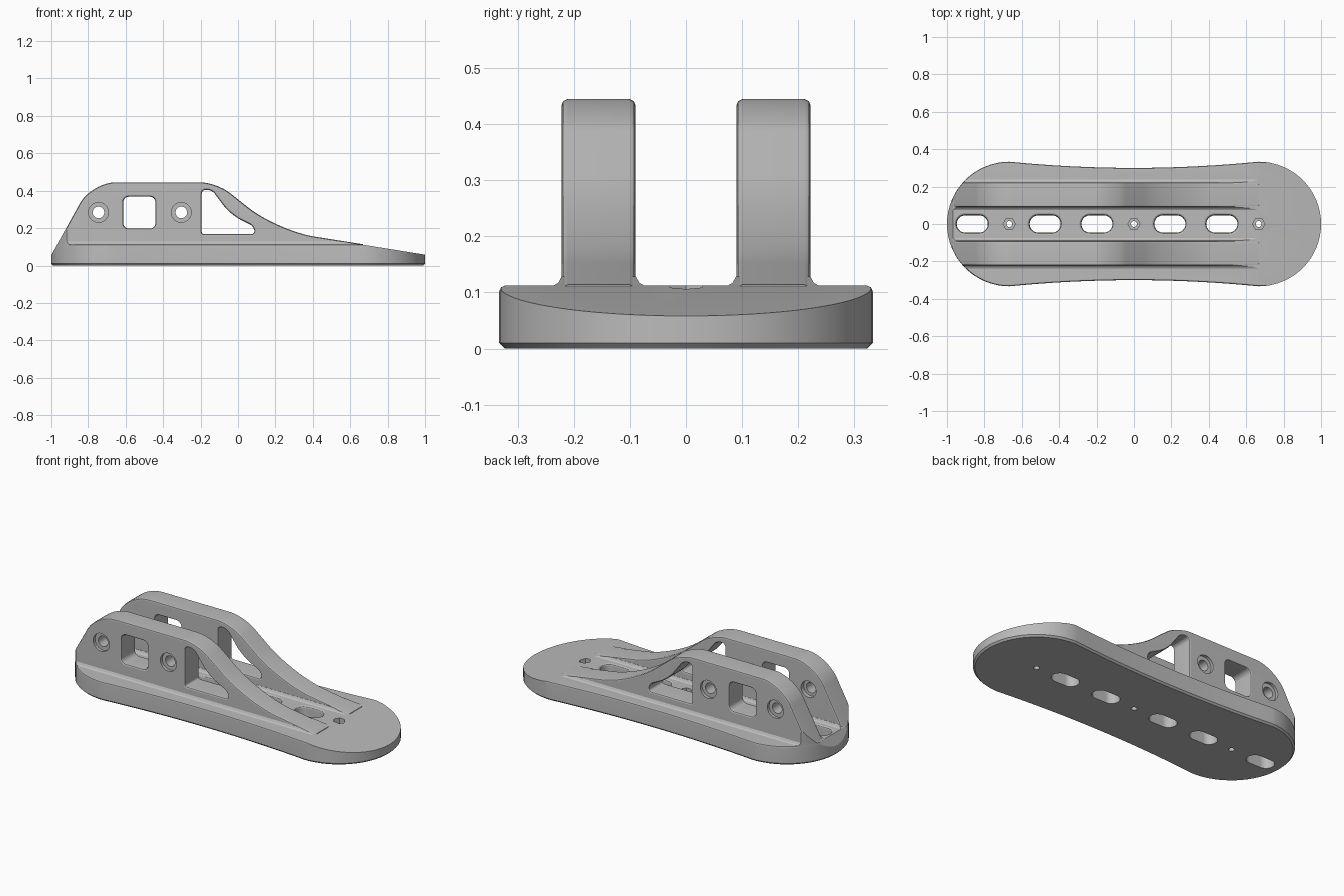
import bpy
import bmesh
from math import sin, cos, pi
from mathutils import Vector

cube = bpy.data.objects.get("Cube")
if cube:
    bpy.data.objects.remove(cube, do_unlink=True)

grey = bpy.data.materials.new("mid grey")
grey.use_nodes = True
tone = (0.5, 0.5, 0.5, 1)
grey.diffuse_color = tone
grey.node_tree.nodes["Principled BSDF"].inputs["Base Color"].default_value = tone


def rounded(corners, steps=8):
    """Polygon whose corners (u, v, trim) are replaced by arcs."""
    out = []
    for i, (u, v, trim) in enumerate(corners):
        p = Vector((u, v))
        if not trim:
            out.append(p)
            continue
        before = (Vector(corners[i - 1][:2]) - p).normalized()
        after = (Vector(corners[(i + 1) % len(corners)][:2]) - p).normalized()
        a, b = p + before * trim, p + after * trim
        c, d = a.lerp(p, 0.55), b.lerp(p, 0.55)
        for k in range(steps + 1):
            t = k / steps
            s = 1 - t
            out.append(a * s**3 + c * 3 * s * s * t + d * 3 * s * t * t + b * t**3)
    return out


def box(u0, u1, v0, v1, trim=0):
    return rounded([(u0, v0, trim), (u1, v0, trim), (u1, v1, trim), (u0, v1, trim)])


def circle(u, v, r, n=32):
    return [Vector((u + r * cos(2 * pi * k / n), v + r * sin(2 * pi * k / n))) for k in range(n)]


def offset(pts, d):
    """Grow (or shrink) a polygon by d."""
    n = len(pts)
    area = sum(pts[i - 1].cross(pts[i]) for i in range(n))
    d = d if area > 0 else -d
    out = []
    for i, p in enumerate(pts):
        e1 = (p - pts[i - 1]).normalized()
        e2 = (pts[(i + 1) % n] - p).normalized()
        n1, n2 = Vector((e1.y, -e1.x)), Vector((e2.y, -e2.x))
        out.append(p + (n1 + n2) * (d / (1 + n1.dot(n2))))
    return out


def loft(name, pts, levels, axis="Z", side=1):
    """Solid through copies of a polygon at (depth, offset) levels."""
    bm = bmesh.new()
    rings = []
    for depth, grow in levels:
        ring = []
        for p in offset(pts, grow):
            co = (p.x, p.y, depth) if axis == "Z" else (p.x, depth * side, p.y)
            ring.append(bm.verts.new(co))
        rings.append(ring)
    n = len(pts)
    for low, high in zip(rings, rings[1:]):
        for i in range(n):
            j = (i + 1) % n
            bm.faces.new((low[i], low[j], high[j], high[i]))
    bm.faces.new(rings[0])
    bm.faces.new(rings[-1])
    bmesh.ops.recalc_face_normals(bm, faces=bm.faces)
    mesh = bpy.data.meshes.new(name)
    bm.to_mesh(mesh)
    bm.free()
    mesh.materials.append(grey)
    ob = bpy.data.objects.new(name, mesh)
    bpy.context.collection.objects.link(ob)
    return ob


def activate(ob):
    bpy.ops.object.select_all(action="DESELECT")
    ob.select_set(True)
    bpy.context.view_layer.objects.active = ob


def combine(ob, tool, operation="DIFFERENCE"):
    activate(ob)
    mod = ob.modifiers.new("combine", "BOOLEAN")
    mod.operation, mod.solver, mod.object = operation, "EXACT", tool
    bpy.ops.object.modifier_apply(modifier=mod.name)
    bpy.data.objects.remove(tool, do_unlink=True)


def finish(ob):
    activate(ob)
    bpy.ops.object.shade_smooth_by_angle(angle=0.5)
    mod = ob.modifiers.new("even shading", "WEIGHTED_NORMAL")
    mod.keep_sharp = True


# Plan outline: two round ends joined by gently waisted sides
END, RADIUS, WAIST, TOP = 0.667, 0.333, 0.30, 0.112
outline = []
for flip in (1, -1):
    for k in range(33):
        a = -pi / 2 + pi * k / 32
        outline.append(Vector((END + RADIUS * cos(a), RADIUS * sin(a))) * flip)
    for k in range(1, 16):
        x = END * (1 - k / 8)
        outline.append(Vector((x, WAIST + (RADIUS - WAIST) * (x / END) ** 2)) * flip)


def trim_to_outline(ob):
    combine(ob, loft("clip", outline, [(-1, -0.001), (1, -0.001)]), "INTERSECT")


# Base plate with chamfered bottom and softened top rim
base = loft("base_plate", outline,
            [(0, -0.01), (0.01, 0), (0.102, 0), (0.109, -0.003), (TOP, -0.01)])

# Fillet strips where the walls meet the plate
for side in (1, -1):
    y0, y1 = sorted((0.074 * side, 0.237 * side))
    strip = loft("fillet", box(-0.968, 0.665, y0, y1),
                 [(0.09, 0), (TOP, 0), (0.117, -0.009), (0.128, -0.015)])
    trim_to_outline(strip)
    combine(base, strip, "UNION")

# Sloping ramp and nose
ramp = [(0.3, 0.17, 0), (1.1, 0.042, 0), (1.1, 0.4, 0), (0.3, 0.4, 0)]
nose = [(-1.02, 0.019, 0), (-0.895, 0.245, 0), (-1.1, 0.245, 0), (-1.1, 0.019, 0)]
for corners in (ramp, nose):
    combine(base, loft("slope", rounded(corners), [(-1, 0), (1, 0)], "Y"))

# Long slots with rounded rims
for x in (-0.865, -0.475, -0.198, 0.192, 0.47):
    combine(base, loft("slot", box(x - 0.083, x + 0.083, -0.046, 0.046, 0.0455),
                       [(-0.1, 0), (0.1, 0), (0.108, 0.004), (TOP, 0.011), (0.2, 0.011)]))

# Screw holes with hexagonal recesses
for x in (-END, 0, END):
    combine(base, loft("hex_recess", circle(x, 0, 0.033, 6), [(0.05, 0), (0.2, 0)]))
    combine(base, loft("screw_hole", circle(x, 0, 0.016, 20), [(-0.1, 0), (0.2, 0)]))
finish(base)

# Side walls: rounded edges, two windows, two stepped bores
profile = rounded([(-1.0, 0.05, 0), (-0.782, 0.445, 0.13), (-0.115, 0.445, 0.09),
                   (0.21, 0.186, 0.2), (END, 0.114, 0), (0.69, 0.05, 0)], 12)
square = box(-0.613, -0.441, 0.197, 0.368, 0.03)
triangle = rounded([(-0.194, 0.168, 0.012), (0.095, 0.168, 0.025), (0.078, 0.213, 0.015),
                    (-0.04, 0.272, 0.06), (-0.14, 0.405, 0.025), (-0.194, 0.405, 0.022)])
INNER, OUTER = 0.09, 0.222
wall_levels = [(INNER, -0.011), (INNER + 0.003, -0.004), (INNER + 0.011, 0),
               (OUTER - 0.011, 0), (OUTER - 0.003, -0.004), (OUTER, -0.011)]
window_levels = [(0.05, 0.008)] + [(d, -g * 0.7) for d, g in wall_levels] + [(0.3, 0.008)]
bore_levels = [(0.05, 0.018), (0.115, 0.018), (0.115, 0), (0.205, 0), (0.205, 0.022), (0.3, 0.022)]

for name, side in (("back_wall", 1), ("front_wall", -1)):
    wall = loft(name, profile, wall_levels, "Y", side)
    for window in (square, triangle):
        combine(wall, loft("window", window, window_levels, "Y", side))
    for x in (-0.745, -0.303):
        combine(wall, loft("bore", circle(x, 0.284, 0.031), bore_levels, "Y", side))
    trim_to_outline(wall)
    finish(wall)
